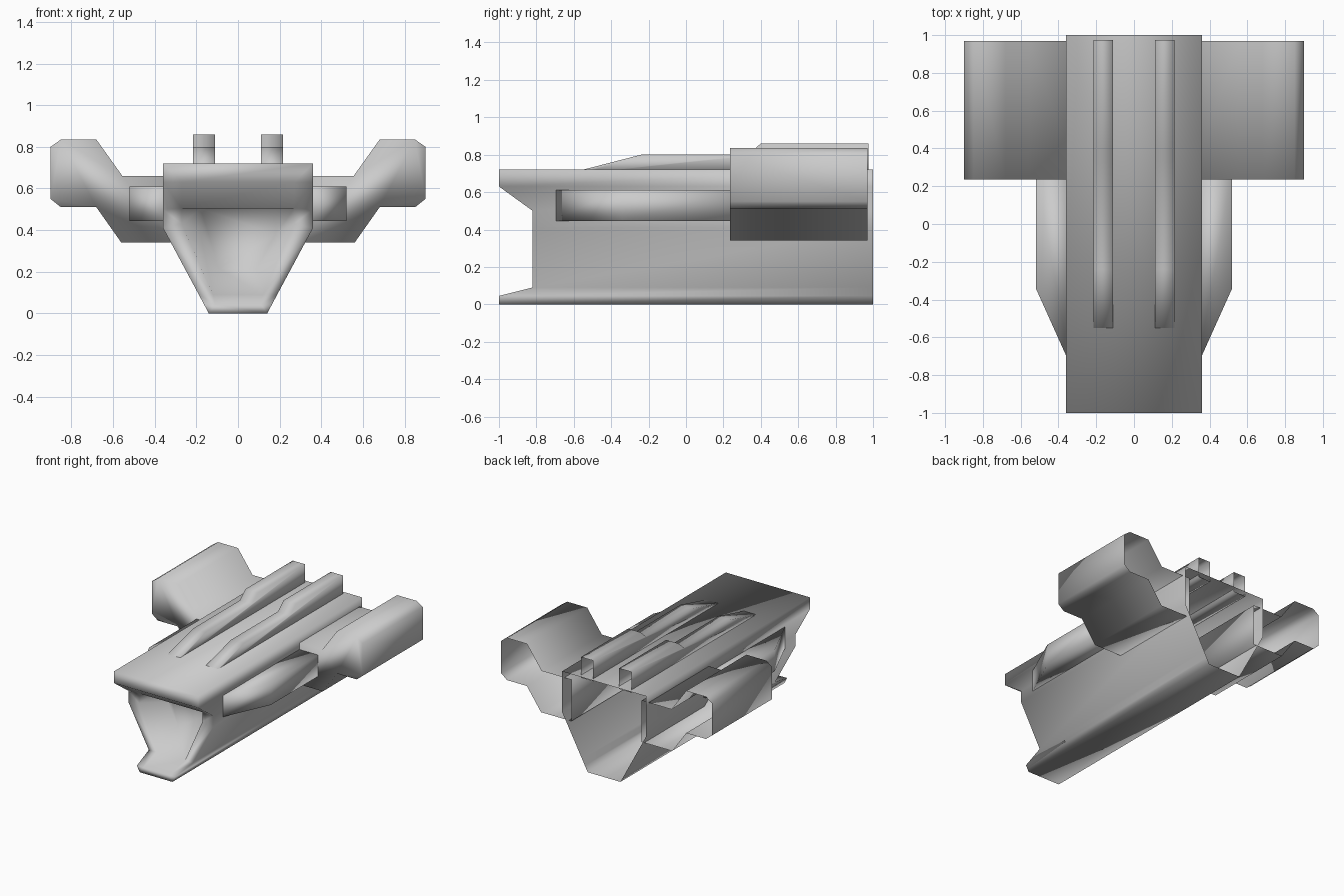
import bpy, bmesh

if "Cube" in bpy.data.objects:
    bpy.data.objects.remove(bpy.data.objects["Cube"])


def finish(name, bm):
    """Turn a bmesh into a smooth-shaded object."""
    bmesh.ops.remove_doubles(bm, verts=bm.verts, dist=1e-5)
    bmesh.ops.recalc_face_normals(bm, faces=bm.faces)
    for f in bm.faces:
        f.smooth = True
    mesh = bpy.data.meshes.new(name)
    bm.to_mesh(mesh)
    bm.free()
    ob = bpy.data.objects.new(name, mesh)
    bpy.context.collection.objects.link(ob)
    return ob


def mirror_x(ob):
    ob.modifiers.new("mirror", 'MIRROR').use_mirror_merge = False


def bridge(bm, a, b):
    n = len(a)
    for i in range(n):
        bm.faces.new((a[i], a[(i + 1) % n], b[(i + 1) % n], b[i]))


def ring(bm, half):
    """Closed loop from a right-hand half listed top to bottom."""
    right = [bm.verts.new(p) for p in half]
    left = [bm.verts.new((-x, y, z)) for x, y, z in reversed(half)]
    return right + left


# Hull: angular tube, open at the back, with a recessed mouth between two lips
bm = bmesh.new()
outer = [(.36, -1, .72), (.36, -1, .63), (.36, -.82, .50), (.36, -.82, .41),
         (.188, -.82, .09), (.164, -1, .045), (.14, -1, 0)]
inner = [(.27, -1, .63), (.27, -.82, .505), (.27, -.82, .43),
         (.12, -.82, .09), (.11, -1, .045)]
rear = ring(bm, [(x, 1, z) for x, y, z in outer])
o = ring(bm, outer)
i = ring(bm, inner)
bridge(bm, rear, o)
# Rim between the outer and inner edges, both sides
for s in (lambda k: (o[k], i), lambda k: (o[13 - k], i[::-1])):
    q = s(0)[1]
    p = [s(k)[0] for k in range(7)]
    bm.faces.new((p[0], p[1], q[0]))
    for k in range(1, 5):
        bm.faces.new((p[k], p[k + 1], q[k], q[k - 1]))
    bm.faces.new((p[5], p[6], q[4]))
bm.faces.new((o[0], i[0], i[9], o[13]))
bm.faces.new((o[6], i[4], i[5], o[7]))
# Inner faces of the lips, then the recess and its end panel
bm.faces.new((i[0], i[1], i[8], i[9]))
bm.faces.new((i[3], i[4], i[5], i[6]))
panel = ring(bm, [(.18, -.6, .505), (.18, -.6, .38), (.09, -.6, .215)])
bridge(bm, [i[k] for k in (1, 2, 3, 6, 7, 8)], panel)
bm.faces.new(panel)
finish("hull", bm)

# Wing pods: stepped profile, capped in front and open at the back
wing = [(.30, .66), (.555, .66), (.68, .835), (.85, .835), (.9, .80),
        (.9, .55), (.85, .51), (.68, .51), (.56, .34), (.30, .34)]
bm = bmesh.new()
front = [bm.verts.new((x, .235, z)) for x, z in wing]
back = [bm.verts.new((x, .97, z)) for x, z in wing]
bridge(bm, front, back)
bm.faces.new(front)
mirror_x(finish("wing_pod", bm))

# Side boxes: tapered plan running into the wing pods
plan = [(.34, -.74), (.52, -.34), (.52, .3), (.34, .3)]
bm = bmesh.new()
low = [bm.verts.new((x, y, .445)) for x, y in plan]
high = [bm.verts.new((x, y, .61)) for x, y in plan]
bridge(bm, low, high)
bm.faces.new(low)
bm.faces.new(high)
mirror_x(finish("side_box", bm))

# Top rails: stepped side profile, open at the back
side = [(-.55, .72), (-.24, .80), (.33, .80), (.40, .86), (.975, .86),
        (.975, .70), (-.55, .70)]
bm = bmesh.new()
a = [bm.verts.new((.11, y, z)) for y, z in side]
b = [bm.verts.new((.215, y, z)) for y, z in side]
bridge(bm, a, b)
bm.faces.new(a)
bm.faces.new(b)
bm.faces.ensure_lookup_table()
bmesh.ops.delete(bm, geom=[bm.faces[4]], context='FACES_ONLY')
mirror_x(finish("top_rail", bm))
